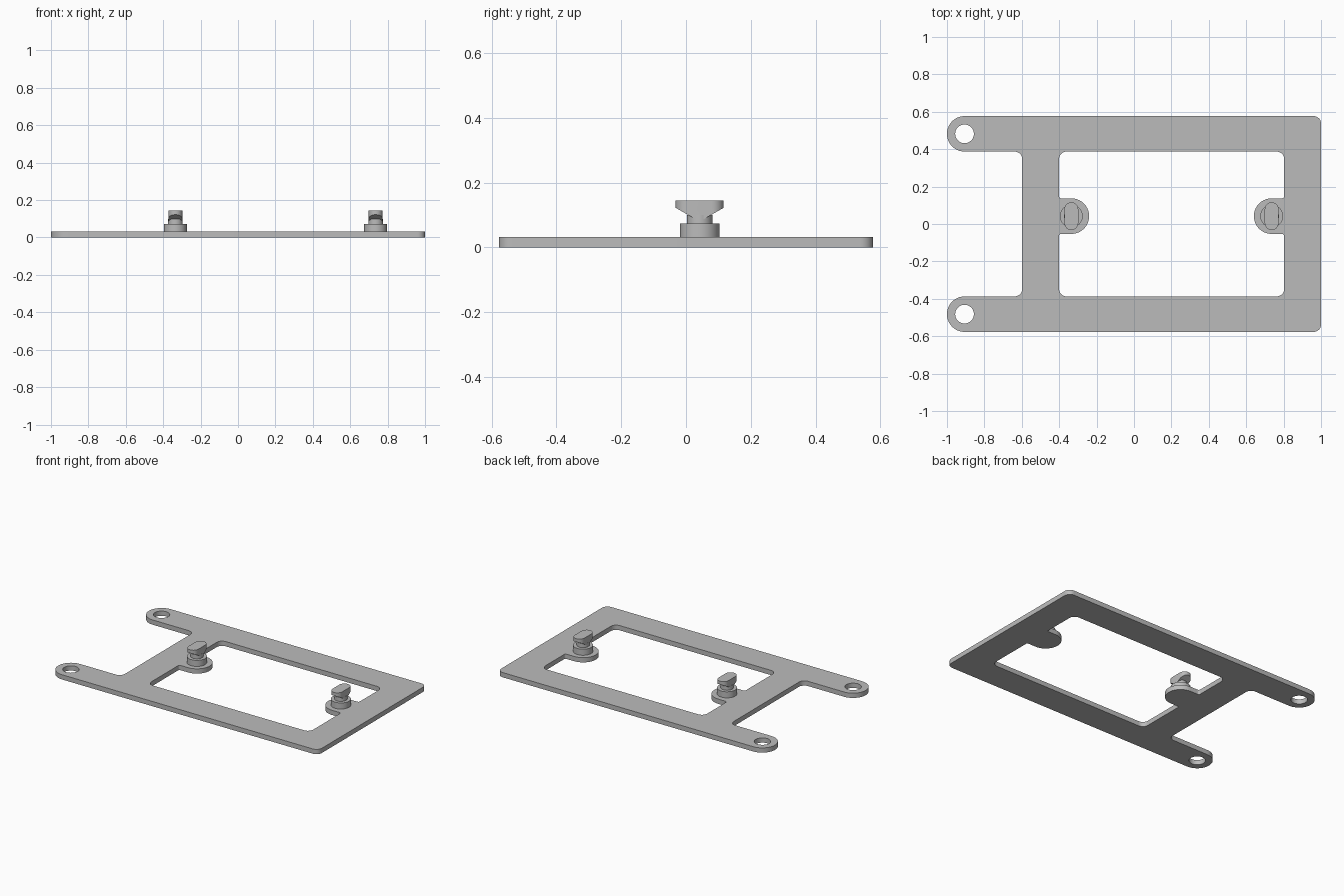
import bpy, bmesh, math
from mathutils import Vector

cube = bpy.data.objects.get("Cube")
if cube:
    bpy.data.objects.remove(cube)

grey = bpy.data.materials.new("plain_grey")
grey.use_nodes = True
colour = (0.5, 0.5, 0.5, 1)
grey.diffuse_color = colour
grey.node_tree.nodes["Principled BSDF"].inputs["Base Color"].default_value = colour

PLATE_TOP = 0.032
PIN_Y = 0.042
PIN_X = (-0.335, 0.736)
TAB_R = 0.095


def rounded(corners, steps=10):
    """Outline of a right-angled shape, each corner given as x, y, radius."""
    points = []
    for i, (x, y, r) in enumerate(corners):
        p = Vector((x, y))
        u = (Vector(corners[i - 1][:2]) - p).normalized() * r
        v = (Vector(corners[(i + 1) % len(corners)][:2]) - p).normalized() * r
        for k in range(steps + 1):
            t = math.pi / 2 * k / steps
            points.append(p + u * (1 - math.sin(t)) + v * (1 - math.cos(t)))
    return points


def circle(x, y, r, n=40):
    return [Vector((x + r * math.cos(math.tau * k / n),
                    y + r * math.sin(math.tau * k / n))) for k in range(n)]


def finish(bm, name):
    bmesh.ops.remove_doubles(bm, verts=bm.verts, dist=0.0001)
    bmesh.ops.recalc_face_normals(bm, faces=bm.faces)
    mesh = bpy.data.meshes.new(name)
    bm.to_mesh(mesh)
    bm.free()
    mesh.materials.append(grey)
    obj = bpy.data.objects.new(name, mesh)
    bpy.context.collection.objects.link(obj)
    bpy.ops.object.select_all(action='DESELECT')
    obj.select_set(True)
    bpy.context.view_layer.objects.active = obj
    bpy.ops.object.shade_smooth_by_angle(angle=math.radians(30))
    return obj


def slab(bm, outline, z0, z1):
    """Straight prism over an outline."""
    face = bm.faces.new([bm.verts.new((p.x, p.y, z0)) for p in outline])
    top = bmesh.ops.extrude_face_region(bm, geom=[face], use_keep_orig=True)
    verts = [g for g in top["geom"] if isinstance(g, bmesh.types.BMVert)]
    bmesh.ops.translate(bm, verts=verts, vec=(0, 0, z1 - z0))


# Frame plate: outer outline with two ears, window with two tabs, ear holes
W, N, EAR, F = 0.577, 0.387, 0.0945, 0.04
outer = rounded([(1, -W, F), (1, W, F), (-1, W, EAR), (-1, N, EAR),
                 (-0.598, N, F), (-0.598, -N, F), (-1, -N, EAR), (-1, -W, EAR)])
LEFT, RIGHT, ROOT = -0.401, 0.803, 0.012
low, high = PIN_Y - TAB_R, PIN_Y + TAB_R
tip_a, tip_b, tip_r = PIN_X[0] + TAB_R, PIN_X[1] - TAB_R, TAB_R - 0.0005
window = rounded([(LEFT, -N, F), (RIGHT, -N, F),
                  (RIGHT, low, ROOT), (tip_b, low, tip_r),
                  (tip_b, high, tip_r), (RIGHT, high, ROOT),
                  (RIGHT, N, F), (LEFT, N, F),
                  (LEFT, high, ROOT), (tip_a, high, tip_r),
                  (tip_a, low, tip_r), (LEFT, low, ROOT)])
ear_holes = [circle(-0.906, s * (W + N) / 2, 0.05) for s in (1, -1)]

curve = bpy.data.curves.new("frame_outline", 'CURVE')
curve.dimensions = '2D'
curve.fill_mode = 'BOTH'
curve.extrude = PLATE_TOP / 2
for outline in [outer, window] + ear_holes:
    spline = curve.splines.new('POLY')
    spline.points.add(len(outline) - 1)
    for point, p in zip(spline.points, outline):
        point.co = (p.x, p.y, 0, 1)
    spline.use_cyclic_u = True
helper = bpy.data.objects.new("frame_outline", curve)
bpy.context.collection.objects.link(helper)
bpy.context.view_layer.update()
filled = helper.evaluated_get(bpy.context.evaluated_depsgraph_get()).to_mesh()
bm = bmesh.new()
bm.from_mesh(filled)
bmesh.ops.translate(bm, verts=bm.verts, vec=(0, 0, PLATE_TOP / 2))
bpy.data.objects.remove(helper)
finish(bm, "frame_plate")

# Locking pins: round boss, neck and a long head undercut at both ends
for side, x in zip(("right", "left"), PIN_X):
    for part, r, z0, z1 in (("boss", 0.061, PLATE_TOP - 0.002, 0.073),
                            ("neck", 0.039, 0.071, 0.1)):
        bm = bmesh.new()
        slab(bm, circle(x, PIN_Y, r), z0, z1)
        finish(bm, f"{side}_pin_{part}")

    hw, hl = 0.037, 0.074
    bm = bmesh.new()
    slab(bm, rounded([(x - hw, PIN_Y - hl, hw - 0.0005), (x + hw, PIN_Y - hl, hw - 0.0005),
                      (x + hw, PIN_Y + hl, hw - 0.0005), (x - hw, PIN_Y + hl, hw - 0.0005)]),
         0.088, 0.144)
    for s in (1, -1):
        cut = bmesh.ops.bisect_plane(
            bm, geom=bm.verts[:] + bm.edges[:] + bm.faces[:],
            plane_co=(x, PIN_Y + s * hl, 0.122),
            plane_no=(0, s * 0.032, -0.056), clear_outer=True)
        rim = [g for g in cut["geom_cut"] if isinstance(g, bmesh.types.BMEdge)]
        bmesh.ops.holes_fill(bm, edges=rim)
    finish(bm, f"{side}_pin_head")
